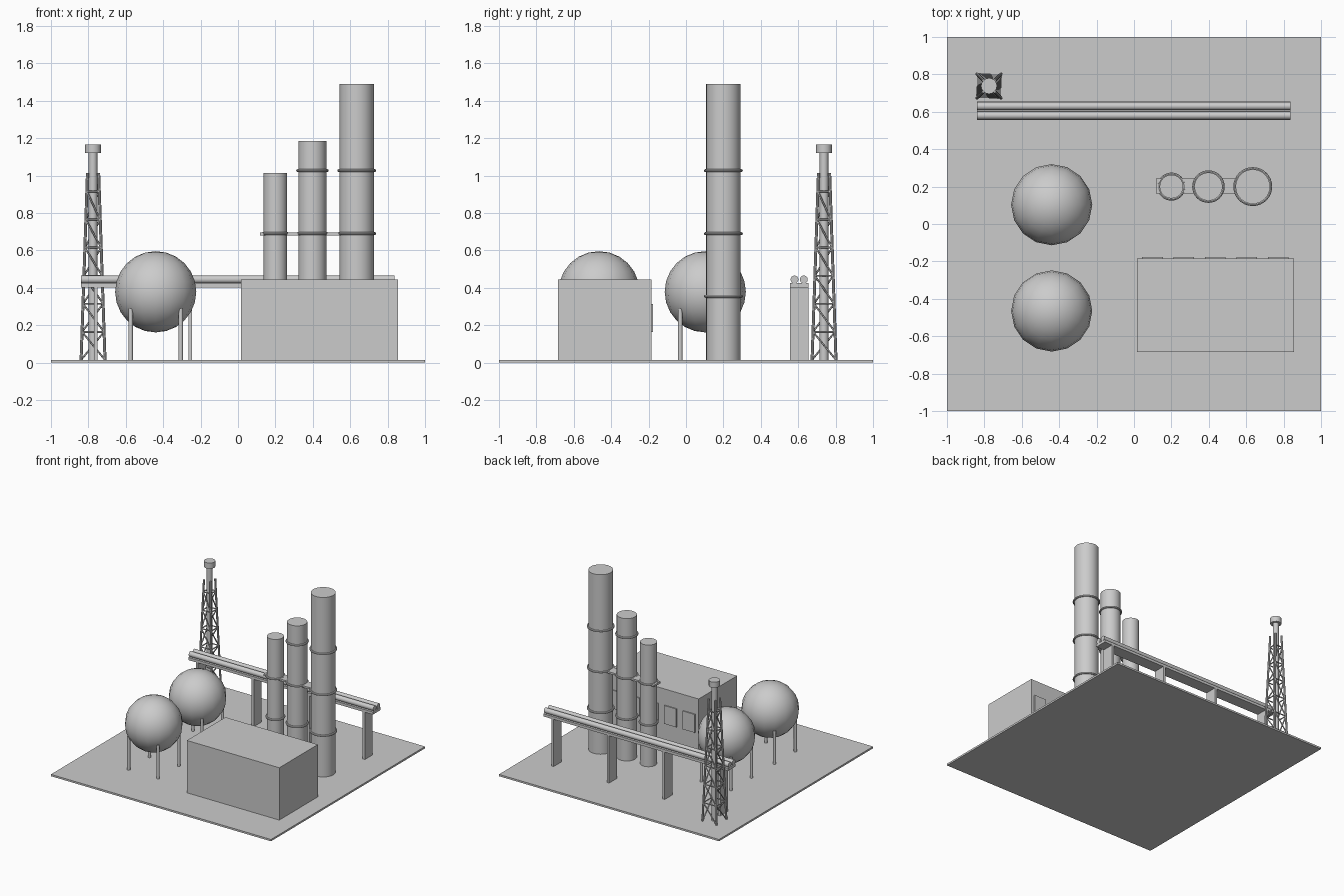
import bpy, math
from mathutils import Vector

cube = bpy.data.objects.get("Cube")
if cube:
    bpy.data.objects.remove(cube, do_unlink=True)

GREY = (0.6, 0.6, 0.6, 1.0)
grey = bpy.data.materials.new("plain_grey")
grey.use_nodes = True
grey.diffuse_color = GREY
grey.node_tree.nodes["Principled BSDF"].inputs["Base Color"].default_value = GREY
GROUND = 0.015


def finish(name, smooth=False):
    ob = bpy.context.object
    ob.name = name
    ob.data.materials.append(grey)
    if smooth:
        bpy.ops.object.shade_smooth_by_angle(angle=math.radians(40))
    return ob


def box(name, lo, hi):
    lo, hi = Vector(lo), Vector(hi)
    bpy.ops.mesh.primitive_cube_add(size=1, location=(lo + hi) / 2)
    bpy.context.object.scale = hi - lo
    bpy.ops.object.transform_apply(location=False, rotation=False, scale=True)
    return finish(name)


def rod(name, a, b, radius, sides=24):
    """Cylinder between two points."""
    a, b = Vector(a), Vector(b)
    d = b - a
    bpy.ops.mesh.primitive_cylinder_add(
        vertices=sides, radius=radius, depth=d.length, location=(a + b) / 2,
        rotation=d.to_track_quat("Z", "Y").to_euler())
    return finish(name, sides > 6)


# Ground slab
box("ground_slab", (-1, -1, 0), (1, 1, GROUND))

# Main building with shallow window panels on its back wall
box("building", (0.015, -0.685, GROUND), (0.855, -0.185, 0.445))
for i in range(5):
    x = 0.435 + (i - 2) * 0.168
    box("window_panel", (x - 0.055, -0.187, 0.163), (x + 0.055, -0.176, 0.313))

# Three stacks with ring bands
for x, radius, top in ((0.2, 0.063, 1.015), (0.398, 0.075, 1.185), (0.635, 0.092, 1.49)):
    rod("stack", (x, 0.2, GROUND), (x, 0.2, top), radius, 32)
    for z in (0.355, 0.69, 1.027):
        if z < top:
            bpy.ops.mesh.primitive_torus_add(
                location=(x, 0.2, z), major_radius=radius + 0.004, minor_radius=0.008,
                major_segments=32, minor_segments=8)
            finish("stack_ring", True)

# Walkway linking the stacks
box("walkway", (0.118, 0.162, 0.68), (0.68, 0.244, 0.695))

# Spherical tanks on four legs
for y in (0.103, -0.465):
    bpy.ops.mesh.primitive_uv_sphere_add(
        segments=16, ring_count=12, radius=0.217, location=(-0.44, y, 0.379))
    finish("sphere_tank", True)
    for sx in (-1, 1):
        for sy in (-1, 1):
            px, py = -0.44 + sx * 0.134, y + sy * 0.134
            rod("tank_leg", (px, py, GROUND), (px, py, 0.29), 0.012, 10)

# Pipe rack
RACK_Y = 0.605
box("rack_deck", (-0.84, RACK_Y - 0.05, 0.403), (0.837, RACK_Y + 0.05, 0.425))
for dy in (-0.025, 0.025):
    rod("rack_pipe", (-0.84, RACK_Y + dy, 0.445), (0.837, RACK_Y + dy, 0.445), 0.021, 16)
for i in range(4):
    x = -0.76 + i * 0.505
    box("rack_post", (x - 0.01, RACK_Y - 0.05, GROUND), (x + 0.01, RACK_Y + 0.05, 0.405))

# Flare tower: tapered lattice round a thin riser with a wide tip
TX, TY, TOP = -0.775, 0.738, 1.015
CORNERS = ((-1, -1), (1, -1), (1, 1), (-1, 1))


def corner(i, z):
    half = 0.064 - 0.034 * (z - GROUND) / (TOP - GROUND)
    sx, sy = CORNERS[i % 4]
    return (TX + sx * half, TY + sy * half, z)


for i in range(4):
    rod("tower_leg", corner(i, GROUND), corner(i, TOP), 0.008, 8)
    for level in range(6):
        low = GROUND + 0.15 * level
        high = low + 0.15
        rod("tower_crossbar", corner(i, high), corner(i + 1, high), 0.005, 6)
        rod("tower_diagonal", corner(i, high), corner(i + 1, low), 0.005, 6)
rod("flare_riser", (TX, TY, GROUND), (TX, TY, 1.13), 0.023, 16)
rod("flare_tip", (TX, TY, 1.12), (TX, TY, 1.167), 0.043, 12)
